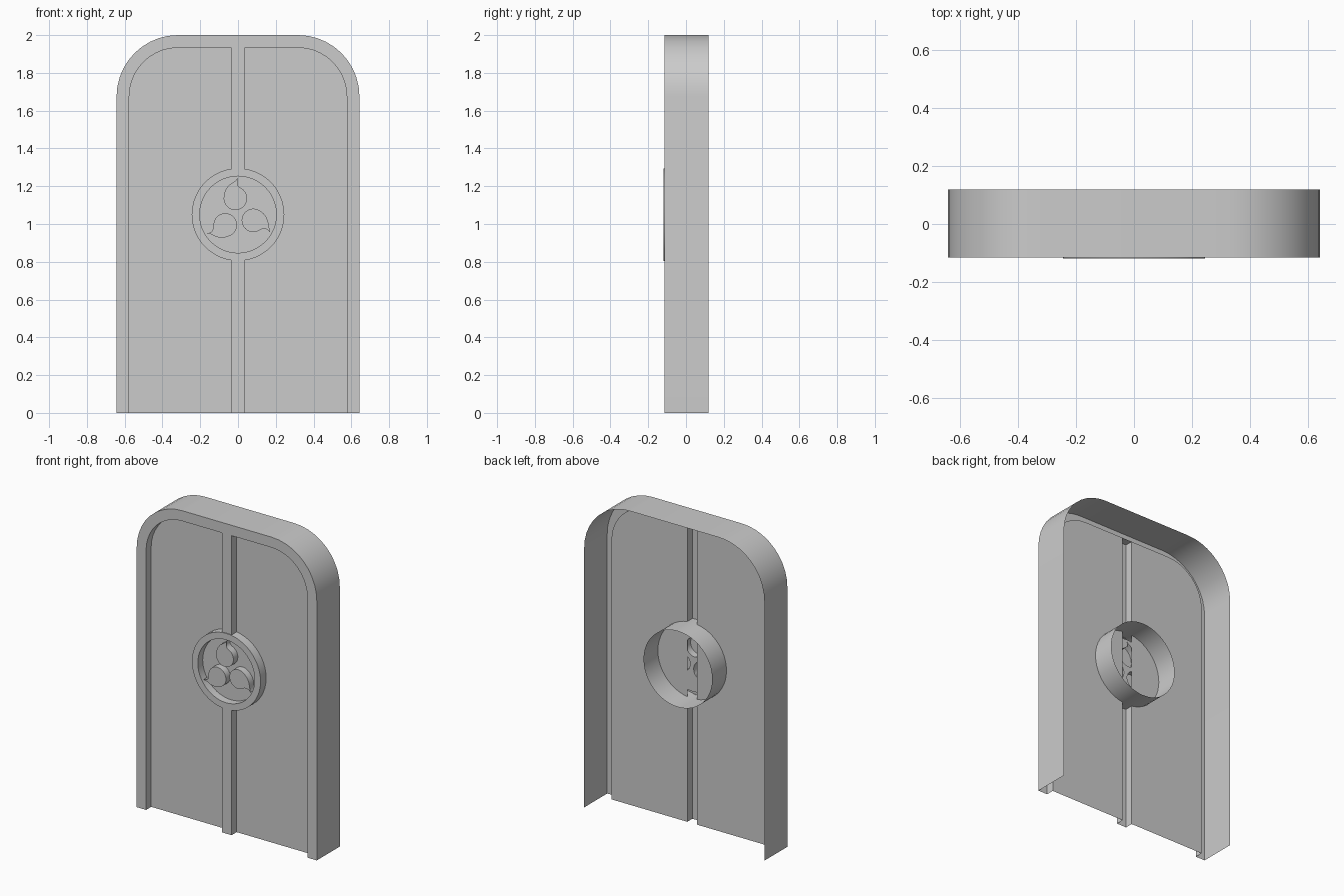
import bpy, bmesh, math
from mathutils import Matrix, Vector

cube = bpy.data.objects.get("Cube")
if cube:
    bpy.data.objects.remove(cube, do_unlink=True)

stone = bpy.data.materials.new("plain_grey")
stone.use_nodes = True
GREY = (0.6, 0.6, 0.6, 1)
stone.diffuse_color = GREY
stone.node_tree.nodes["Principled BSDF"].inputs["Base Color"].default_value = GREY

HALF_W, TOP, RIM = 0.643, 2.0, 0.067
CORNER = 0.325
FRONT, BACK, PANEL = -0.115, 0.12, -0.063
RAIL = 0.035
RING_Z, RING_R, DISC_R = 1.05, 0.245, 0.203
RING_FRONT, RING_BACK, DISC = -0.12, 0.083, -0.07
TOMOE_FRONT = -0.115


def finish(bm, name):
    bmesh.ops.remove_doubles(bm, verts=bm.verts, dist=0.0001)
    bmesh.ops.recalc_face_normals(bm, faces=bm.faces)
    mesh = bpy.data.meshes.new(name)
    bm.to_mesh(mesh)
    bm.free()
    obj = bpy.data.objects.new(name, mesh)
    bpy.context.collection.objects.link(obj)
    mesh.materials.append(stone)
    bpy.ops.object.select_all(action="DESELECT")
    obj.select_set(True)
    bpy.context.view_layer.objects.active = obj
    bpy.ops.object.shade_smooth_by_angle(angle=math.radians(35))
    return obj


def loop(bm, points, y):
    return [bm.verts.new((x, y, z)) for x, z in points]


def bridge(bm, a, b, closed):
    n = len(a)
    for i in range(n if closed else n - 1):
        j = (i + 1) % n
        bm.faces.new((a[i], a[j], b[j], b[i]))


def arc(cx, cz, r, start, end, steps):
    angles = [math.radians(start + (end - start) * i / steps) for i in range(steps + 1)]
    return [(cx + r * math.cos(a), cz + r * math.sin(a)) for a in angles]


def arch(inset):
    """Right foot, over the rounded top, to the left foot."""
    w, cx, cz = HALF_W - inset, HALF_W - CORNER, TOP - CORNER
    right = [(w, 0)] + arc(cx, cz, CORNER - inset, 0, 90, 10)
    return right + [(-x, z) for x, z in reversed(right)]


# Frame: outer wall open at the back, flat rim, inner step
bm = bmesh.new()
outer, inner = arch(0), arch(RIM)
sections = [loop(bm, outer, BACK), loop(bm, outer, FRONT),
            loop(bm, inner, FRONT), loop(bm, inner, PANEL)]
for a, b in zip(sections, sections[1:]):
    bridge(bm, a, b, False)
finish(bm, "door_frame")

# Door leaves, each cut round the medallion
edge_angle = math.degrees(math.acos(RAIL / RING_R))
leaf = [(RAIL, 0)] + inner[:len(inner) // 2] + [(RAIL, TOP - RIM)]
leaf += arc(0, RING_Z, RING_R, edge_angle, -edge_angle, 28)
for side, name in ((1, "left_leaf"), (-1, "right_leaf")):
    bm = bmesh.new()
    bm.faces.new(loop(bm, [(x * side, z) for x, z in leaf], PANEL))
    bmesh.ops.triangulate(bm, faces=bm.faces)
    obj = finish(bm, name)

# Centre rail: hollow channel above and below the medallion
reach = math.sqrt(RING_R ** 2 - RAIL ** 2)
for name, low, high in (("lower_rail", 0, RING_Z - reach),
                        ("upper_rail", RING_Z + reach, TOP - RIM)):
    bm = bmesh.new()
    section = [(-RAIL, PANEL), (-RAIL, FRONT), (RAIL, FRONT), (RAIL, PANEL)]
    ends = [[bm.verts.new((x, y, z)) for x, y in section] for z in (low, high)]
    bridge(bm, ends[0], ends[1], False)
    finish(bm, name)

# Medallion ring: hollow tube with a flat front lip and recessed wall
bm = bmesh.new()
ring = arc(0, RING_Z, RING_R, 0, 360, 48)[:-1]
well = arc(0, RING_Z, DISC_R, 0, 360, 48)[:-1]
sections = [loop(bm, ring, RING_BACK), loop(bm, ring, RING_FRONT),
            loop(bm, well, RING_FRONT), loop(bm, well, DISC)]
for a, b in zip(sections, sections[1:]):
    bridge(bm, a, b, True)
finish(bm, "medallion_ring")

# Comma-shaped relief, repeated three times about the centre
comma = arc(-0.014, 0.086, 0.062, 55, -180, 20)
comma += [(-0.073, 0.112), (-0.064, 0.136), (-0.047, 0.157), (-0.025, 0.172),
          (-0.01, 0.182), (-0.003, 0.194), (-0.009, 0.175), (-0.007, 0.16), (0.003, 0.148)]
commas = []
for k in range(3):
    turn = Matrix.Rotation(math.radians(120 * k), 2)
    spun = [turn @ Vector(p) for p in comma]
    commas.append([(p.x, p.y + RING_Z) for p in spun])

# Recessed disc with comma openings
bm = bmesh.new()
edges = []
for points in [well] + commas:
    vs = loop(bm, points, DISC)
    edges += [bm.edges.new((vs[i - 1], vs[i])) for i in range(len(vs))]
bmesh.ops.triangle_fill(bm, edges=edges, use_beauty=True, normal=(0, -1, 0))
finish(bm, "medallion_disc")

# Raised commas, hollow from behind
for k, points in enumerate(commas):
    bm = bmesh.new()
    base, cap = loop(bm, points, DISC), loop(bm, points, TOMOE_FRONT)
    bridge(bm, base, cap, True)
    bmesh.ops.triangulate(bm, faces=[bm.faces.new(cap)])
    finish(bm, f"comma_relief_{k + 1}")
